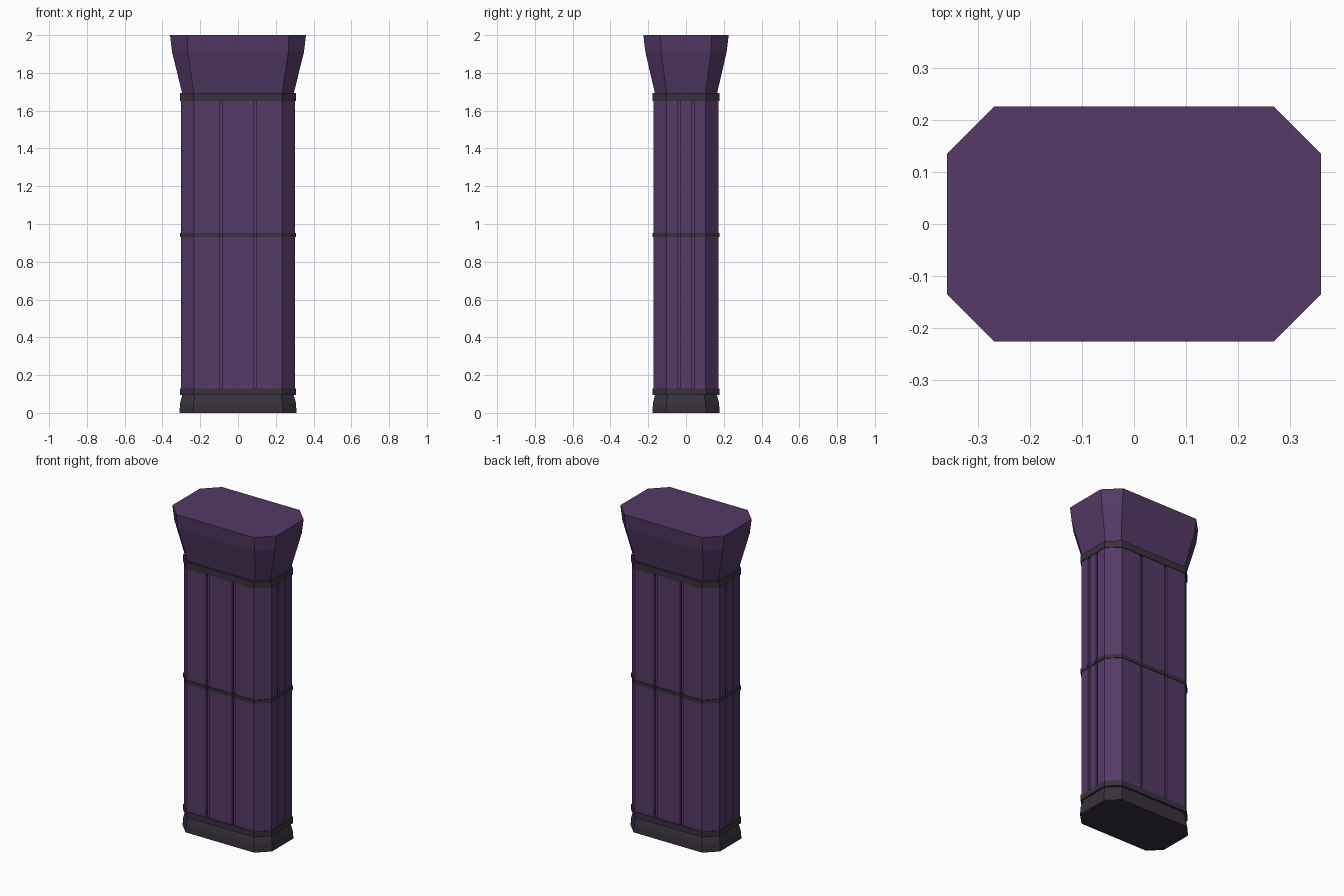
import bpy
import bmesh

cube = bpy.data.objects.get("Cube")
if cube:
    bpy.data.objects.remove(cube, do_unlink=True)


def material(name, rgb):
    mat = bpy.data.materials.new(name)
    mat.use_nodes = True
    mat.diffuse_color = (*rgb, 1)
    mat.node_tree.nodes["Principled BSDF"].inputs["Base Color"].default_value = (*rgb, 1)
    return mat


purple = material("muted purple", (0.09, 0.041, 0.135))
charcoal = material("charcoal violet", (0.041, 0.031, 0.048))


def octagon(hx, hy, cut):
    """Rectangle with its four corners cut off, counter-clockwise."""
    a, b = hx - cut, hy - cut
    return [(a, -hy), (hx, -b), (hx, b), (a, hy),
            (-a, hy), (-hx, b), (-hx, -b), (-a, -hy)]


def grooved(hx, hy, cut, depth=0.012):
    """Cut-corner outline with two vertical grooves in each main side."""
    corners = octagon(hx, hy, cut)
    # Position and half width of the grooves, on the long and short sides
    long_side, short_side = (0.09, 0.009), (0.035, 0.007)
    points = []
    for i, (x, y) in enumerate(corners):
        points.append((x, y))
        if i % 2:
            continue
        # Every even corner starts a diagonal; grooves belong to odd ones
    result = []
    for i, (x, y) in enumerate(points):
        result.append((x, y))
        if i % 2 == 0:
            continue
        nx, ny = points[(i + 1) % 8]
        upright = abs(nx - x) > abs(ny - y)
        centre, half = long_side if upright else short_side
        sign = (1 if nx > x else -1) if upright else (1 if ny > y else -1)
        for c in (-centre, centre):
            for along, d in ((c - half, 0), (c - half, depth), (c + half, depth), (c + half, 0)):
                if upright:
                    result.append((along * sign, y - d * (1 if y > 0 else -1)))
                else:
                    result.append((x - d * (1 if x > 0 else -1), along * sign))
    return result


def loft(name, layers, mat):
    """Skin a stack of (height, outline) layers and close both ends."""
    bm = bmesh.new()
    loops = [[bm.verts.new((x, y, z)) for x, y in outline] for z, outline in layers]
    for low, high in zip(loops, loops[1:]):
        n = len(low)
        for i in range(n):
            j = (i + 1) % n
            bm.faces.new((low[i], low[j], high[j], high[i]))
    bm.faces.new(loops[0][::-1])
    bm.faces.new(loops[-1])
    bmesh.ops.recalc_face_normals(bm, faces=bm.faces)
    mesh = bpy.data.meshes.new(name)
    bm.to_mesh(mesh)
    bm.free()
    mesh.materials.append(mat)
    obj = bpy.data.objects.new(name, mesh)
    bpy.context.collection.objects.link(obj)
    return obj


# Foot and the bands that clasp the shaft
loft("foot", [(0, octagon(0.31, 0.178, 0.072)),
              (0.05, octagon(0.307, 0.175, 0.072)),
              (0.095, octagon(0.295, 0.164, 0.068))], charcoal)
for name, low, high in (("lower_band", 0.095, 0.13), ("upper_band", 1.652, 1.694)):
    outline = octagon(0.307, 0.177, 0.072)
    loft(name, [(low, outline), (high, outline)], charcoal)

# Grooved shaft with its middle ring following the grooves
shaft = grooved(0.303, 0.173, 0.07)
loft("shaft", [(0.13, shaft), (1.652, shaft)], purple)
ring = grooved(0.307, 0.177, 0.072)
loft("middle_ring", [(0.93, ring), (0.953, ring)], charcoal)

# Flared capital
loft("capital", [(1.694, octagon(0.296, 0.165, 0.062)),
                 (1.91, octagon(0.349, 0.215, 0.083)),
                 (2.0, octagon(0.36, 0.226, 0.091))], purple)
